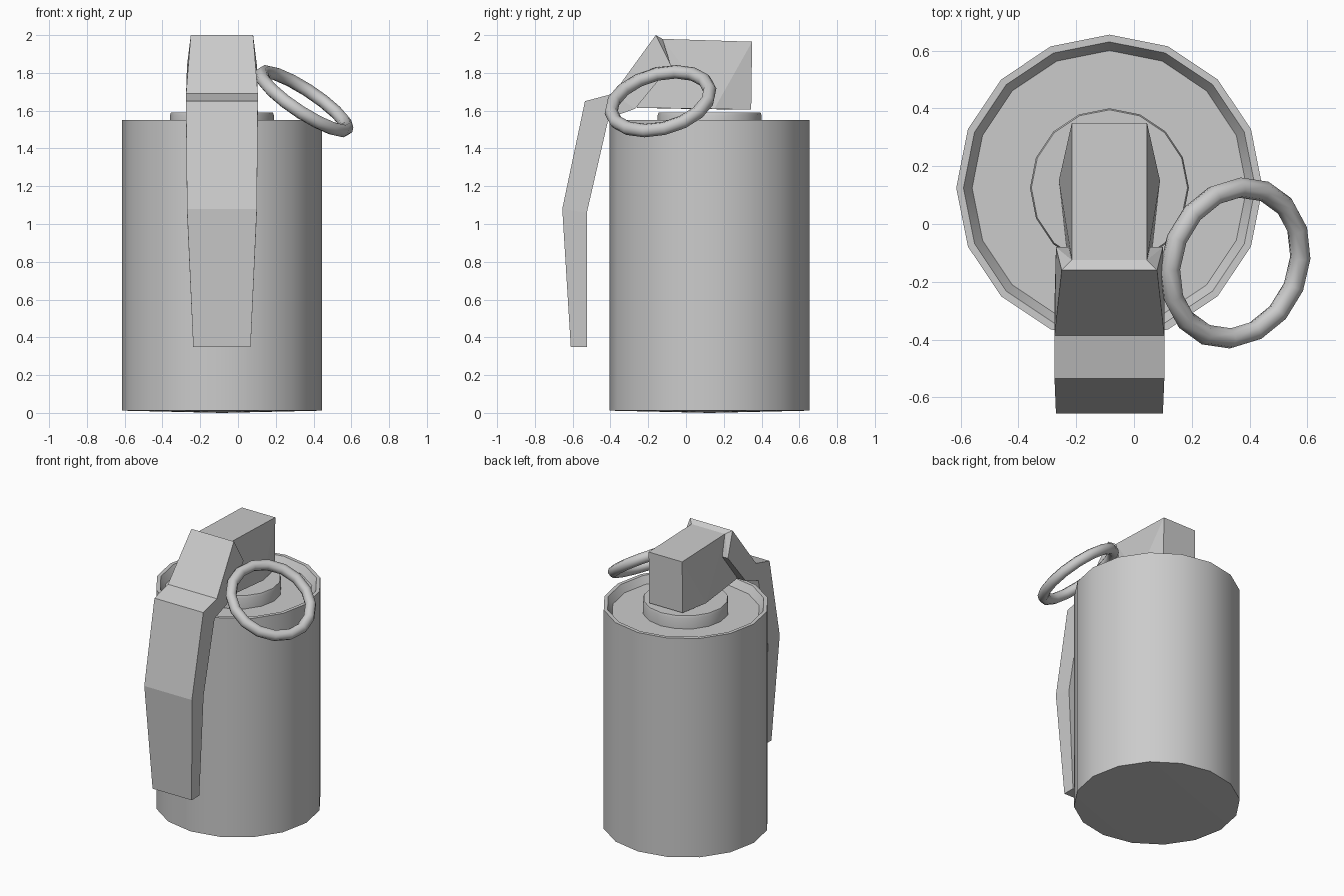
import bpy, bmesh, math
from mathutils import Vector

cube = bpy.data.objects.get("Cube")
if cube:
    bpy.data.objects.remove(cube, do_unlink=True)

CX, CY = -0.085, 0.125     # axis of the canister

grey = bpy.data.materials.new("grey_metal")
grey.use_nodes = True
grey.diffuse_color = (0.6, 0.6, 0.6, 1)
grey.node_tree.nodes["Principled BSDF"].inputs["Base Color"].default_value = (0.6, 0.6, 0.6, 1)


def finish(name, bm, smooth=False):
    bmesh.ops.recalc_face_normals(bm, faces=bm.faces)
    mesh = bpy.data.meshes.new(name)
    bm.to_mesh(mesh)
    bm.free()
    mesh.materials.append(grey)
    ob = bpy.data.objects.new(name, mesh)
    bpy.context.collection.objects.link(ob)
    if smooth:
        bpy.ops.object.select_all(action='DESELECT')
        ob.select_set(True)
        bpy.context.view_layer.objects.active = ob
        bpy.ops.object.shade_smooth_by_angle(angle=math.radians(30))
    return ob


def lathe(name, profile, sides=16):
    """Turn a (radius, height) profile around the canister axis."""
    bm = bmesh.new()
    verts = [bm.verts.new((CX + r, CY, z)) for r, z in profile]
    edges = [bm.edges.new(pair) for pair in zip(verts, verts[1:])]
    bmesh.ops.spin(bm, geom=verts + edges, cent=(CX, CY, 0), axis=(0, 0, 1),
                   angle=math.tau, steps=sides, use_merge=True)
    bmesh.ops.remove_doubles(bm, verts=bm.verts, dist=0.0005)
    return finish(name, bm, True)


def mirrored_hull(name, points):
    """Convex solid from (half width, y, z) points mirrored about the axis."""
    bm = bmesh.new()
    for w, y, z in points:
        for side in (-1, 1):
            bm.verts.new((CX + side * w, y, z))
    bmesh.ops.convex_hull(bm, input=bm.verts)
    bmesh.ops.dissolve_limit(bm, angle_limit=0.01, verts=bm.verts, edges=bm.edges)
    return finish(name, bm)


# Canister with a raised rim, and the neck in its recess
lathe("canister_body", [(0, 0), (0.53, 0.012), (0.53, 1.55), (0.505, 1.55),
                        (0.475, 1.5), (0, 1.5)])
lathe("neck", [(0, 1.49), (0.275, 1.49), (0.275, 1.575), (0.27, 1.59), (0, 1.59)])

# Fuse head, widened at the middle of its lower edge
mirrored_hull("fuse_head", [
    (0.13, 0.35, 1.965), (0.13, -0.125, 1.98), (0.13, 0.345, 1.605),
    (0.175, 0.15, 1.61), (0.13, -0.02, 1.61), (0.13, -0.26, 1.615)])

# Bevelled collar joining the lever to the head
mirrored_hull("lever_collar", [
    (0.165, -0.16, 2.0), (0.13, -0.125, 1.98),
    (0.185, -0.08, 1.84), (0.13, -0.2, 1.75)])

# Bent safety lever: half width, outer (y, z), inner (y, z) per section
sections = [
    (0.165, 0.185, (-0.16, 2.0), (-0.08, 1.84)),
    (0.19, 0.19, (-0.385, 1.69), (-0.27, 1.61)),
    (0.19, 0.19, (-0.535, 1.65), (-0.41, 1.56)),
    (0.185, 0.185, (-0.655, 1.08), (-0.525, 1.06)),
    (0.152, 0.152, (-0.61, 0.35), (-0.525, 0.35))]
bm = bmesh.new()
rings = []
for w_out, w_in, out, inn in sections:
    corners = [(-w_out, out), (w_out, out), (w_in, inn), (-w_in, inn)]
    rings.append([bm.verts.new((CX + w, p[0], p[1])) for w, p in corners])
for a, b in zip(rings, rings[1:]):
    for i in range(4):
        j = (i + 1) % 4
        bm.faces.new((a[i], a[j], b[j], b[i]))
bm.faces.new(rings[0])
bm.faces.new(rings[-1])
finish("safety_lever", bm)

# Tilted pull ring
tilt = Vector((0.537, -0.22, 0.814)).to_track_quat('Z', 'Y')
bpy.ops.mesh.primitive_torus_add(
    major_segments=16, minor_segments=8, major_radius=0.268, minor_radius=0.036,
    location=(0.35, -0.135, 1.65), rotation=tilt.to_euler())
ring = bpy.context.object
ring.name = "pull_ring"
ring.data.materials.append(grey)
bpy.ops.object.shade_smooth_by_angle(angle=math.radians(60))
